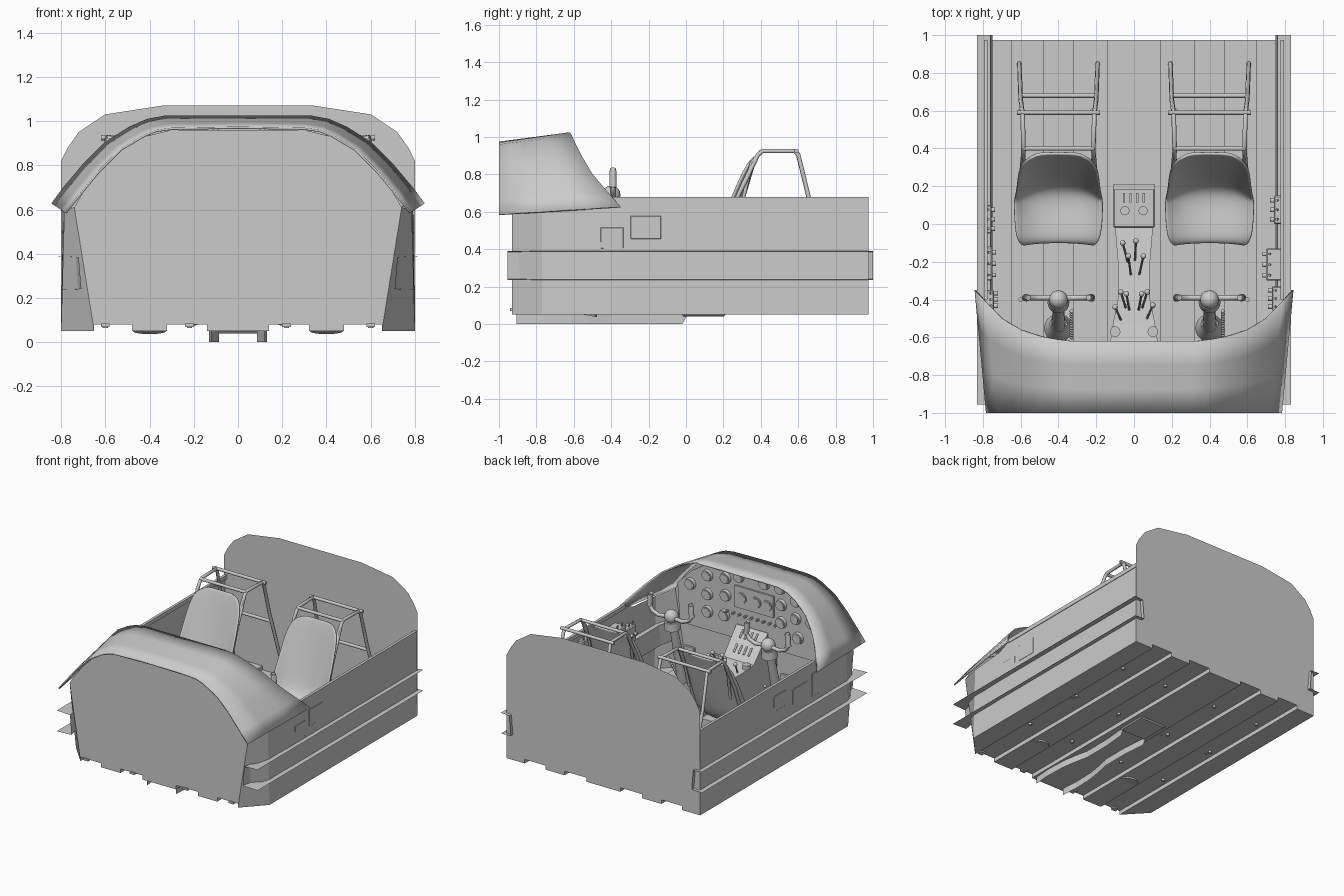
import bpy, bmesh, math
from mathutils import Vector

if "Cube" in bpy.data.objects:
    bpy.data.objects.remove(bpy.data.objects["Cube"])


def mesh(name, verts, faces, smooth=False, thick=0, sub=0):
    me = bpy.data.meshes.new(name)
    me.from_pydata([tuple(v) for v in verts], [], faces)
    ob = bpy.data.objects.new(name, me)
    bpy.context.collection.objects.link(ob)
    if thick:
        m = ob.modifiers.new("thickness", 'SOLIDIFY')
        m.thickness, m.offset = thick, 0
    if sub:
        ob.modifiers.new("subsurf", 'SUBSURF').levels = sub
        ob.modifiers["subsurf"].render_levels = sub
    if smooth:
        me.polygons.foreach_set("use_smooth", [True] * len(me.polygons))
    return ob


def loft(name, rows, **kw):
    n = len(rows[0])
    faces = [(i * n + j, i * n + j + 1, (i + 1) * n + j + 1, (i + 1) * n + j)
             for i in range(len(rows) - 1) for j in range(n - 1)]
    return mesh(name, [v for r in rows for v in r], faces, **kw)


def box(name, lo, hi, bevel=0):
    x0, y0, z0 = lo
    x1, y1, z1 = hi
    v = [(x, y, z) for x in (x0, x1) for y in (y0, y1) for z in (z0, z1)]
    ob = mesh(name, v, [(0, 1, 3, 2), (4, 6, 7, 5), (0, 4, 5, 1), (2, 3, 7, 6), (0, 2, 6, 4), (1, 5, 7, 3)])
    if bevel:
        ob.modifiers.new("bevel", 'BEVEL').width = bevel
    return ob


def rod(name, a, b, r1, r2=None, sides=16):
    a, b = Vector(a), Vector(b)
    bm = bmesh.new()
    bmesh.ops.create_cone(bm, cap_ends=True, segments=sides, radius1=r1,
                          radius2=r1 if r2 is None else r2, depth=(b - a).length)
    q = (b - a).to_track_quat('Z', 'Y').to_matrix().to_4x4()
    q.translation = (a + b) / 2
    bm.transform(q)
    return finish(name, bm)


def ball(name, c, r):
    bm = bmesh.new()
    bmesh.ops.create_uvsphere(bm, u_segments=14, v_segments=8, radius=r)
    bmesh.ops.translate(bm, verts=bm.verts, vec=c)
    return finish(name, bm)


def finish(name, bm):
    me = bpy.data.meshes.new(name)
    bm.to_mesh(me)
    bm.free()
    ob = bpy.data.objects.new(name, me)
    bpy.context.collection.objects.link(ob)
    bpy.context.view_layer.objects.active = ob
    bpy.ops.object.select_all(action='DESELECT')
    ob.select_set(True)
    bpy.ops.object.shade_smooth_by_angle(angle=math.radians(40))
    return ob


def tube(name, pts, r):
    cu = bpy.data.curves.new(name, 'CURVE')
    cu.dimensions, cu.bevel_depth, cu.bevel_resolution, cu.use_fill_caps = '3D', r, 2, True
    sp = cu.splines.new('POLY')
    sp.points.add(len(pts) - 1)
    for p, c in zip(sp.points, pts):
        p.co = (*c, 1)
    ob = bpy.data.objects.new(name, cu)
    bpy.context.collection.objects.link(ob)
    return ob


def both(half):  # mirror a half outline that starts at the centre line
    return [(-p[0], *p[1:]) for p in reversed(half) if p[0] > 0] + list(half)


# corrugated floor
steps = [(.14, .05), (.14, .08), (.32, .08), (.32, .05), (.48, .05), (.48, .08), (.65, .08), (.65, .05)]
section = both(steps)
loft("floor", [[(x, y, z) for x, z in section] for y in (-.93, .975)])
for s in (-1, 1):
    mesh("floor_edge", [(s * .65, -.93, .05), (s * .8, -.77, .05), (s * .8, .975, .05), (s * .65, .975, .05)],
         [(0, 1, 2, 3)])
    for x in (.22, .6):
        box("floor_clip", (s * x - .02, -.94, .07), (s * x + .02, -.9, .085))
        for y in (-.4, .1, .6):
            rod("floor_fitting", (s * x, y, .065), (s * x, y, .09), .012, sides=10)

# front and back bulkheads, stepped along the bottom
front = steps + [(.74, .61), (.705, .67), (.63, .765), (.53, .865), (.42, .93), (.3, .96)]
back = steps + [(.8, .05), (.8, .82), (.77, .88), (.72, .95), (.6, 1.03), (.34, 1.07)]
for name, half, y in (("front_bulkhead", front, -.93), ("rear_bulkhead", back, .975)):
    ring = half + [(-x, z) for x, z in reversed(half)]
    mesh(name, [(x, y, z) for x, z in ring], [tuple(range(len(ring)))])

# hood: straight rulings between front and rear outlines
h_front = both([(0, .97), (.3, .965), (.37, .955), (.42, .935), (.53, .87), (.63, .77), (.72, .66), (.78, .585)])
h_rear = both([(0, -.62, 1.02), (.33, -.62, 1.02), (.41, -.61, 1.005), (.49, -.595, .97), (.6, -.56, .9),
               (.7, -.5, .8), (.78, -.42, .705), (.84, -.35, .625)])
a = [Vector((x, -1, z)) for x, z in h_front]
b = [Vector(p) for p in h_rear]
loft("hood", [[p.lerp(q, t) for p, q in zip(a, b)] for t in (0, .33, .67, 1)], smooth=True, thick=.01)

# side walls, top rails and channel stringers
for s in (-1, 1):
    cols = [(.975, .8, .79, .68), (-.37, .8, .79, .68), (-.5, .8, .79, .62), (-.77, .8, .785, .6), (-.93, .65, .74, .61)]
    loft("side_wall", [[(s * xb, y, .05) for y, xb, xt, zt in cols], [(s * xt, y, zt) for y, xb, xt, zt in cols]])
    box("wall_rail", (s * .775, -.4, .65), (s * .795, .975, .68))
    loft("channel_stringer", [[(s * .83, y, .39), (s * w, y, .385), (s * (w - .012), y, .24), (s * .83, y, .235)]
                              for y, w in ((1, .76), (-.77, .76), (-.955, .72))])

# instrument panel with round gauges
p_half = [(.6, .45), (.62, .74), (.5, .86), (.4, .925), (.3, .955)]
ring = p_half + [(-x, z) for x, z in reversed(p_half)]
mesh("instrument_panel", [(x, -.79, z) for x, z in ring], [tuple(range(len(ring)))], thick=.01)
gauges = [(.51, .76), (.37, .86), (.22, .88), (.11, .92), (-.1, .92), (-.23, .92), (-.36, .86), (-.49, .73),
          (.37, .72), (.22, .75), (.37, .59), (.23, .6), (.08, .77), (-.04, .77), (-.24, .8), (-.36, .73),
          (-.24, .67), (-.13, .77), (-.38, .59)]
for x, z in gauges:
    rod("gauge_rim", (x, -.79, z), (x, -.765, z), .044, .038, 20)
    rod("gauge_face", (x, -.77, z), (x, -.762, z), .03, sides=20)
box("radio_panel", (-.18, -.79, .69), (.14, -.772, .85))
for i in range(9):
    rod("panel_switch", (-.2 + i * .05, -.79, .64), (-.2 + i * .05, -.755, .64), .008, sides=8)

# centre pedestal, open underneath, with sloped upper face
secs = [(.01, .1, .27, .05), (-.02, .1, .28, 0), (-.2, .085, .31, 0), (-.4, .085, .34, 0),
        (-.52, .11, .36, 0), (-.62, .125, .38, 0), (-.78, .13, .56, 0), (-.905, .12, .56, 0)]
loft("pedestal", [[(-w, y, zb), (-w, y, zt), (w, y, zt), (w, y, zb)] for y, w, zt, zb in secs])
for i in range(4):
    for j in range(2):
        x = -.06 + i * .04
        tube("pedestal_slot", [(x, -.65 - j * .07, .42 + j * .08), (x, -.69 - j * .07, .465 + j * .08)], .007)

# rear control box with slots and dials
box("control_box", (-.11, -.02, .04), (.11, .21, .33), .008)
box("control_box_ridge", (-.11, .18, .33), (.11, .21, .35))
for i in range(4):
    x = -.053 + i * .035
    box("box_slot", (x - .006, .115, .33), (x + .006, .165, .345))
for s in (-1, 1):
    rod("box_dial", (s * .048, .07, .33), (s * .048, .07, .345), .024)
    rod("trim_wheel", (s * .1, -.57, .37), (s * .1, -.57, .4), .028)

# levers on the pedestal
levers = [(-.06, -.1, .12), (.01, -.09, .18), (.05, -.17, .15), (-.03, -.17, .2), (-.07, -.36, .17), (-.04, -.37, .2),
          (.04, -.37, .2), (.07, -.36, .17), (.1, -.43, .12), (-.1, -.44, .12)]
for x, y, h in levers:
    base = (x * .55, y - .1, .31)
    tip = (x, y, .33 + h)
    rod("lever", base, tip, .006, sides=8)
    ball("lever_knob", tip, .015)

for side in (-1, 1):
    cx = side * .4

    # bucket seat: curved profile with raised rims
    prof = [(-.1, .33, .19, .02), (-.08, .36, .225, .04), (.04, .345, .235, .07), (.15, .34, .235, .09),
            (.22, .39, .23, .1), (.265, .53, .22, .08), (.31, .68, .215, .06), (.35, .82, .2, .04),
            (.37, .88, .15, .015), (.375, .895, .09, 0)]
    rows = []
    for i, (y, z, w, lip) in enumerate(prof):
        p, q = prof[max(i - 1, 0)], prof[min(i + 1, len(prof) - 1)]
        n = Vector((0, p[1] - q[1], q[0] - p[0])).normalized()
        rows.append([Vector((cx + w * u, y, z)) + n * lip * abs(u) ** 3 for u in (-1, -.9, -.6, -.2, .2, .6, .9, 1)])
    loft("seat", rows, smooth=True, thick=.018, sub=2)
    box("seat_base", (cx - .15, -.02, .08), (cx + .15, .18, .325))

    # tubular frame behind the seat
    for s in (-1, 1):
        tube("seat_frame", [(cx + s * .2, .05, .08), (cx + s * .195, .275, .68), (cx + s * .185, .385, .905),
                            (cx + s * .185, .41, .925), (cx + s * .19, .58, .925), (cx + s * .192, .6, .905),
                            (cx + s * .2, .66, .66), (cx + s * .207, .85, .08)], .012)
        tube("frame_brace", [(cx + s * .17, .29, .6), (cx + s * .185, .35, .86), (cx + s * .185, .4, .92)], .01)
    for w, y, z in ((.22, .59, .925), (.19, .4, .92), (.2, .68, .6)):
        tube("frame_crossbar", [(cx - w, y, z), (cx + w, y, z)], .012)

    # control column and yoke
    rod("control_column", (cx, -.55, .1), (cx, -.41, .66), .04, .026)
    rod("column_boot", (cx, -.55, .05), (cx, -.53, .16), .075, .045, 20)
    ball("yoke_hub", (cx, -.4, .69), .05)
    rod("yoke_collar", (cx, -.415, .6), (cx, -.405, .66), .058, .05, 20)
    tube("yoke", [(cx + x, -.39, z) for x, z in
                  [(-.16, .83), (-.175, .8), (-.175, .74), (-.15, .7), (-.1, .68), (0, .69),
                   (.1, .68), (.15, .7), (.175, .74), (.175, .8), (.16, .83)]], .015)
    for s in (-1, 1):
        rod("yoke_grip", (cx + s * .175, -.39, .73), (cx + s * .165, -.39, .82), .019)
        # rudder pedals with arms
        box("pedal", (cx + s * .11 - .045, -.78, .18), (cx + s * .11 + .045, -.76, .3), .005)
        rod("pedal_arm", (cx + s * .11, -.77, .08), (cx + s * .11, -.77, .2), .012)
    # drive chain beside the column
    for i in range(12):
        ball("chain_link", (cx + .07, -.6 + i * .0125, .12 + i * .02), .011)

# equipment boxes and knobs on the side walls
for x0, x1, y0, y1, z0, z1 in [(.7, .795, -.3, -.13, .45, .58), (.73, .795, -.46, -.33, .4, .52), (.74, .79, 0, .15, .5, .62),
                               (-.795, -.75, -.3, -.12, .45, .57), (-.795, -.755, -.05, .1, .48, .6),
                               (-.795, -.74, -.45, -.35, .42, .6)]:
    box("wall_box", (x0, y0, z0), (x1, y1, z1), .006)
    s = 1 if x0 > 0 else -1
    inner = min(abs(x0), abs(x1)) * s
    for k in range(3):
        y = y0 + (y1 - y0) * (k + .5) / 3
        rod("wall_knob", (inner, y, (z0 + z1) / 2), (inner - s * .02, y, (z0 + z1) / 2), .012, sides=10)
        rod("wall_toggle", (inner + s * .02, y, z1), (inner + s * .015, y, z1 + .03), .006, sides=8)
